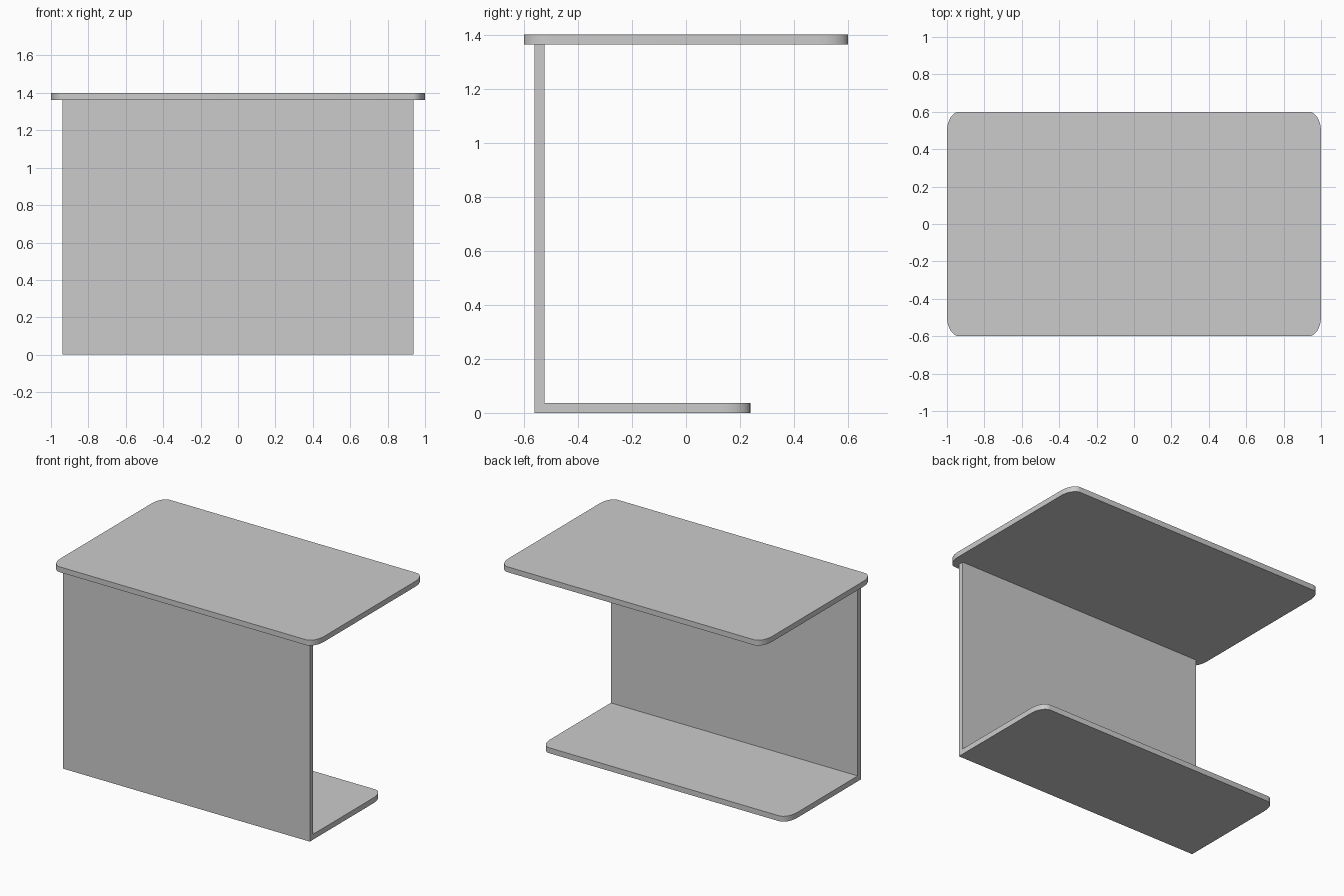
import bpy, bmesh
from math import pi, sin, cos

if "Cube" in bpy.data.objects:
    bpy.data.objects.remove(bpy.data.objects["Cube"])

T = 0.037            # board thickness
RX, RY = 0.065, 0.105  # corner radii
STEPS = 10


def corner(x, y, a0):
    """Elliptical corner arc whose bounding corner is at (x, y)."""
    cx = x - RX * (1 if x > 0 else -1)
    cy = y - RY * (1 if y > 0 else -1)
    return [(cx + RX * cos(a0 + pi / 2 * i / STEPS),
             cy + RY * sin(a0 + pi / 2 * i / STEPS)) for i in range(STEPS + 1)]


def raise_faces(bm, faces, h):
    """Extrude faces upward and return the new caps."""
    r = bmesh.ops.extrude_face_region(bm, geom=faces, use_keep_orig=True)
    verts = [g for g in r["geom"] if isinstance(g, bmesh.types.BMVert)]
    bmesh.ops.translate(bm, verts=verts, vec=(0, 0, h))
    return [g for g in r["geom"] if isinstance(g, bmesh.types.BMFace)]


def finish(bm, name):
    bmesh.ops.recalc_face_normals(bm, faces=bm.faces)
    me = bpy.data.meshes.new(name)
    bm.to_mesh(me)
    bm.free()
    ob = bpy.data.objects.new(name, me)
    bpy.context.collection.objects.link(ob)
    bpy.ops.object.select_all(action='DESELECT')
    ob.select_set(True)
    bpy.context.view_layer.objects.active = ob
    bpy.ops.object.shade_smooth_by_angle(angle=pi / 6)


# Table top: rounded slab
bm = bmesh.new()
outline = (corner(1, 0.6, 0) + corner(-1, 0.6, pi / 2)
           + corner(-1, -0.6, pi) + corner(1, -0.6, 1.5 * pi))
top = bm.faces.new([bm.verts.new((x, y, 1.4 - T)) for x, y in outline])
raise_faces(bm, [top], T)
finish(bm, "table_top")

# L-shaped support: foot plate with rounded rear corners and upright panel
W, Y0, Y1 = 0.937, -0.56, 0.238
bm = bmesh.new()
a, b, c, d = [bm.verts.new(p) for p in
              ((-W, Y0, 0), (W, Y0, 0), (W, Y0 + T, 0), (-W, Y0 + T, 0))]
strip = bm.faces.new((a, b, c, d))
arc = [bm.verts.new((x, y, 0)) for x, y in corner(W, Y1, 0) + corner(-W, Y1, pi / 2)]
foot = bm.faces.new([d, c] + arc)
caps = raise_faces(bm, [strip, foot], T)
upright = min(caps, key=lambda f: f.calc_center_median().y)
# Raise the upright from the foot, removing the hidden inner face
raise_faces(bm, [upright], 1.4 - 2 * T)
bmesh.ops.delete(bm, geom=[upright], context='FACES_ONLY')
finish(bm, "support_frame")
